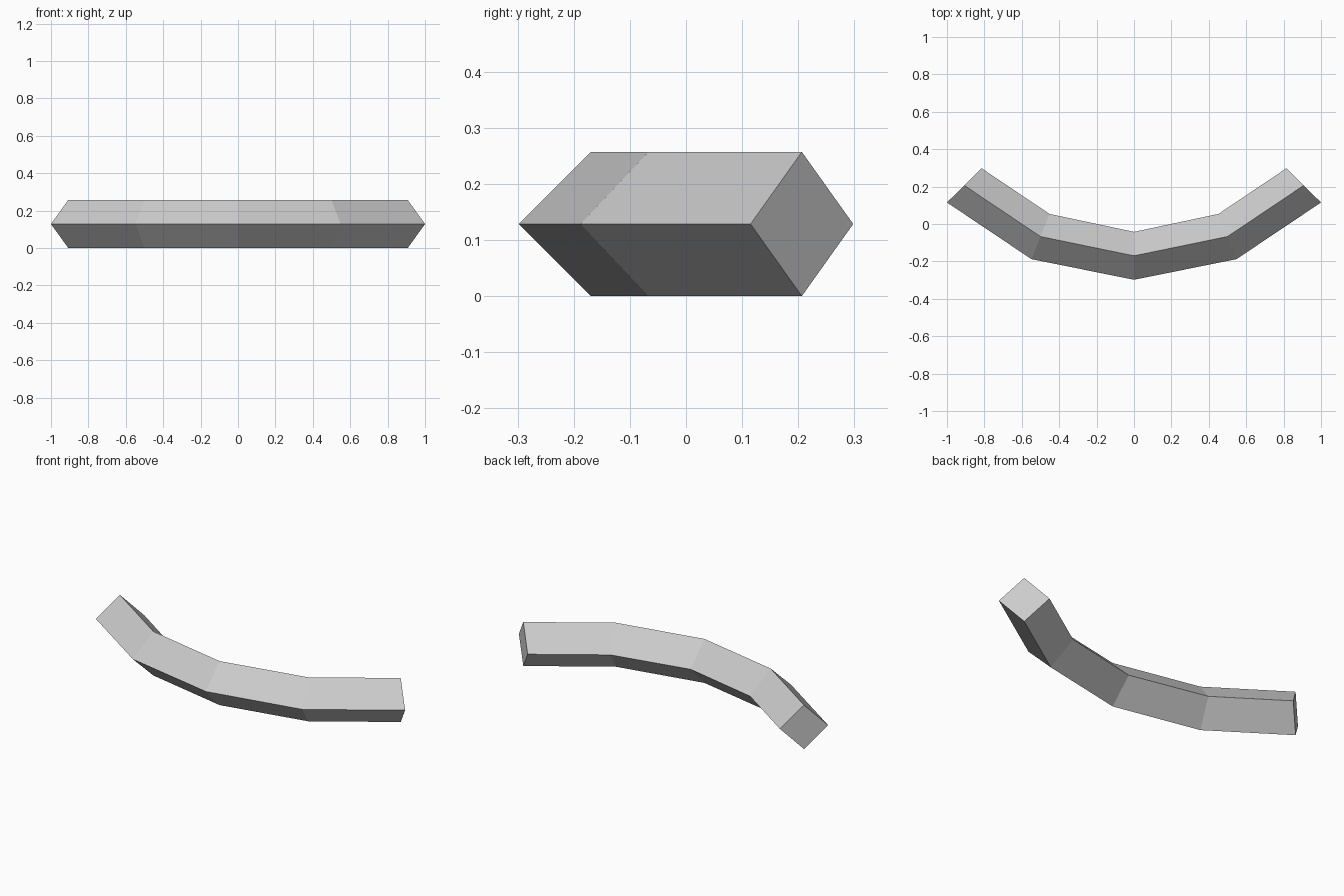
import bpy
import bmesh
from mathutils import Vector

cube = bpy.data.objects.get("Cube")
if cube:
    bpy.data.objects.remove(cube, do_unlink=True)

# Plain grey material
grey = bpy.data.materials.new("light_grey")
grey.use_nodes = True
colour = (0.6, 0.6, 0.6, 1)
grey.diffuse_color = colour
grey.node_tree.nodes["Principled BSDF"].inputs["Base Color"].default_value = colour

HEIGHT = 0.257
# Outer and inner corners of each section, from the middle to the left end
half = [((0, -0.298), (0, -0.042)),
        ((0.548, -0.188), (0.452, 0.054)),
        ((1, 0.115), (0.815, 0.298))]
mirrored = [tuple((-x, y) for x, y in s) for s in reversed(half[1:])]

# Bent bar with a diamond section
bm = bmesh.new()
rings = []
for outer, inner in mirrored + half:
    a, b = (Vector((x, y, HEIGHT / 2)) for x, y in (outer, inner))
    mid = (a + b) / 2
    lift = Vector((0, 0, HEIGHT / 2))
    rings.append([bm.verts.new(p) for p in (a, mid + lift, b, mid - lift)])
for r, s in zip(rings, rings[1:]):
    for i in range(4):
        j = (i + 1) % 4
        bm.faces.new((r[i], r[j], s[j], s[i]))
bm.faces.new(rings[0])
bm.faces.new(rings[-1])
bmesh.ops.recalc_face_normals(bm, faces=bm.faces)

mesh = bpy.data.meshes.new("curved_bar")
bm.to_mesh(mesh)
bm.free()
mesh.materials.append(grey)
bar = bpy.data.objects.new("curved_bar", mesh)
bpy.context.collection.objects.link(bar)
